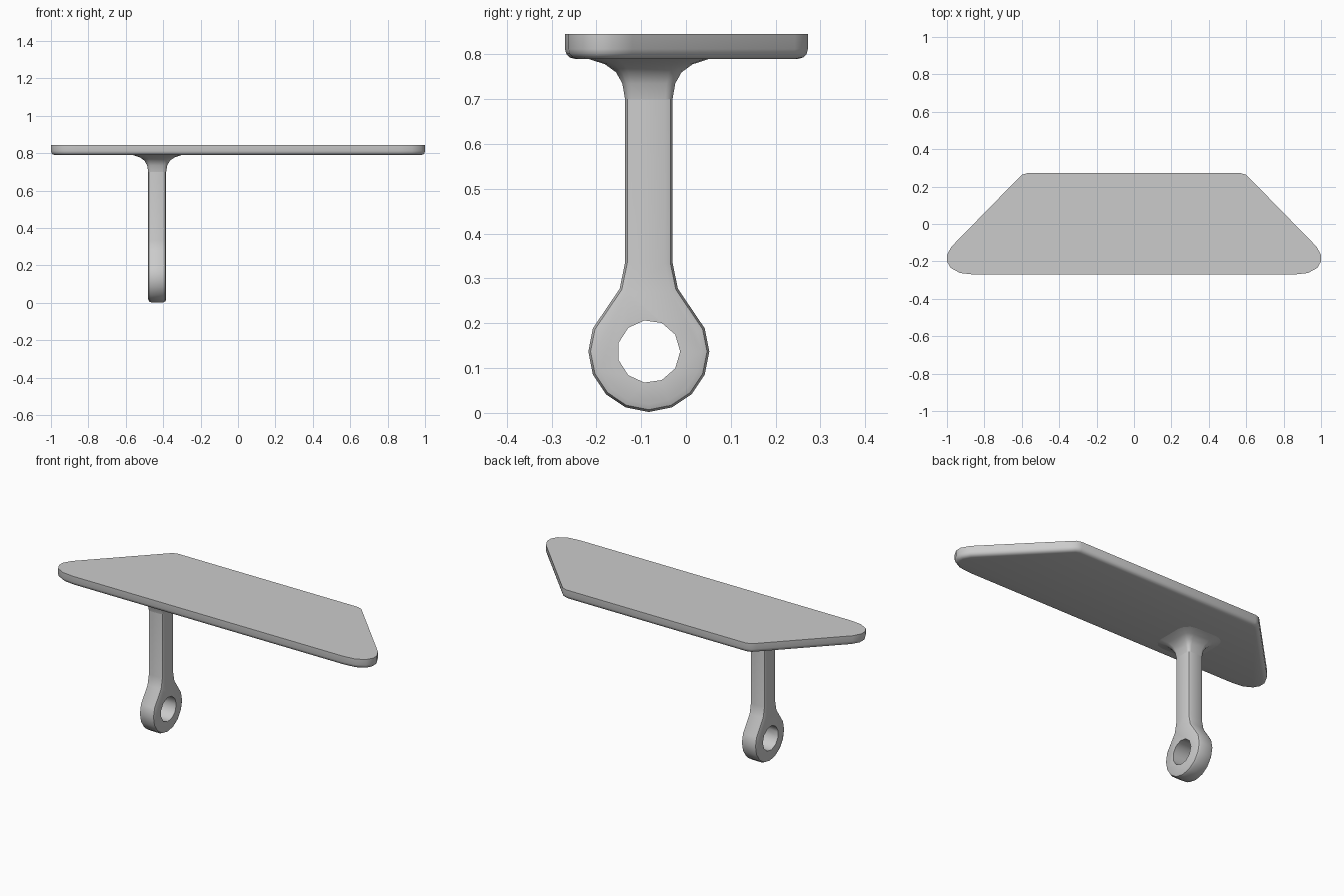
import bpy
import bmesh
from math import cos, sin, pi, radians
from mathutils import Vector

if "Cube" in bpy.data.objects:
    bpy.data.objects.remove(bpy.data.objects["Cube"], do_unlink=True)

GREY = (0.6, 0.6, 0.6, 1)
grey = bpy.data.materials.new("plain grey")
grey.use_nodes = True
grey.diffuse_color = GREY
grey.node_tree.nodes["Principled BSDF"].inputs["Base Color"].default_value = GREY

STEM_X, STEM_Y, RING_Z = -0.432, -0.083, 0.137
HALF_X, HALF_Y = 0.048, 0.053


def finish(bm, name):
    bmesh.ops.recalc_face_normals(bm, faces=bm.faces)
    mesh = bpy.data.meshes.new(name)
    bm.to_mesh(mesh)
    bm.free()
    obj = bpy.data.objects.new(name, mesh)
    bpy.context.collection.objects.link(obj)
    mesh.materials.append(grey)
    return obj


def smooth(obj):
    bpy.ops.object.select_all(action="DESELECT")
    obj.select_set(True)
    bpy.context.view_layer.objects.active = obj
    bpy.ops.object.shade_smooth_by_angle(angle=radians(35))


def prism(points, depth):
    """Extrude a closed outline along a depth vector."""
    bm = bmesh.new()
    face = bm.faces.new([bm.verts.new(p) for p in points])
    new = bmesh.ops.extrude_face_region(bm, geom=[face])["geom"]
    bmesh.ops.translate(bm, vec=depth, verts=[v for v in new if isinstance(v, bmesh.types.BMVert)])
    return bm


def bevel(bm, edges, width, segments):
    bmesh.ops.bevel(bm, geom=edges, offset=width, segments=segments, profile=0.5, affect="EDGES")


# Tapered plate with rounded corners and a rounded lower rim
half = [(0.86, -0.27), (0.93, -0.262), (0.98, -0.235), (1, -0.2), (1, -0.165), (0.975, -0.12),
        (0.62, 0.243), (0.6, 0.263), (0.57, 0.272)]
outline = half + [(-x, y) for x, y in reversed(half)]
bm = prism([(x, y, 0.79) for x, y in outline], (0, 0, 0.055))
bevel(bm, [e for e in bm.edges if all(v.co.z < 0.8 for v in e.verts)], 0.022, 3)
smooth(finish(bm, "plate"))

# Stem and ring in one rounded profile
side = [(HALF_Y, 0.8), (HALF_Y, 0.335), (0.065, 0.277)]
ring = [(0.135 * cos(a), RING_Z + 0.135 * sin(a)) for a in (pi / 8 * (1 - i) for i in range(11))]
profile = side + ring + [(-y, z) for y, z in reversed(side)]
bm = prism([(STEM_X - HALF_X, STEM_Y + y, z) for y, z in profile], (2 * HALF_X, 0, 0))
rims = [e for e in bm.edges if abs(e.verts[0].co.x - e.verts[1].co.x) < 0.001
        and min(v.co.z for v in e.verts) < 0.79]
bevel(bm, rims, 0.017, 2)
hanger = finish(bm, "stem_and_ring")

# Eleven-sided hole through the ring
hole = [(STEM_X - 0.1, STEM_Y + 0.07 * cos(a), RING_Z + 0.07 * sin(a))
        for a in (2 * pi * i / 11 for i in range(11))]
cutter = finish(prism(hole, (0.2, 0, 0)), "hole_cutter")
cutter.hide_render = True
cut = hanger.modifiers.new("hole", "BOOLEAN")
cut.operation = "DIFFERENCE"
cut.solver = "EXACT"
cut.object = cutter
bpy.context.view_layer.objects.active = hanger
bpy.ops.object.modifier_apply(modifier="hole")
bpy.data.objects.remove(cutter, do_unlink=True)
smooth(hanger)

# Flared fillet where the stem meets the plate
bm = bmesh.new()
previous = None
for spread, z in [(0, 0.70), (0.006, 0.735), (0.02, 0.76), (0.045, 0.778), (0.085, 0.791)]:
    radius = 0.016 + spread * 0.6
    loop = []
    for quarter, (sx, sy) in enumerate([(1, 1), (-1, 1), (-1, -1), (1, -1)]):
        centre = Vector((STEM_X + sx * (HALF_X + spread - radius),
                         STEM_Y + sy * (HALF_Y + spread - radius), z))
        for step in range(4):
            a = pi / 2 * (quarter + step / 3)
            loop.append(bm.verts.new(centre + radius * Vector((cos(a), sin(a), 0))))
    if previous:
        for i in range(len(loop)):
            j = (i + 1) % len(loop)
            bm.faces.new((previous[i], previous[j], loop[j], loop[i]))
    previous = loop
bm.faces.new(previous)
smooth(finish(bm, "fillet"))
